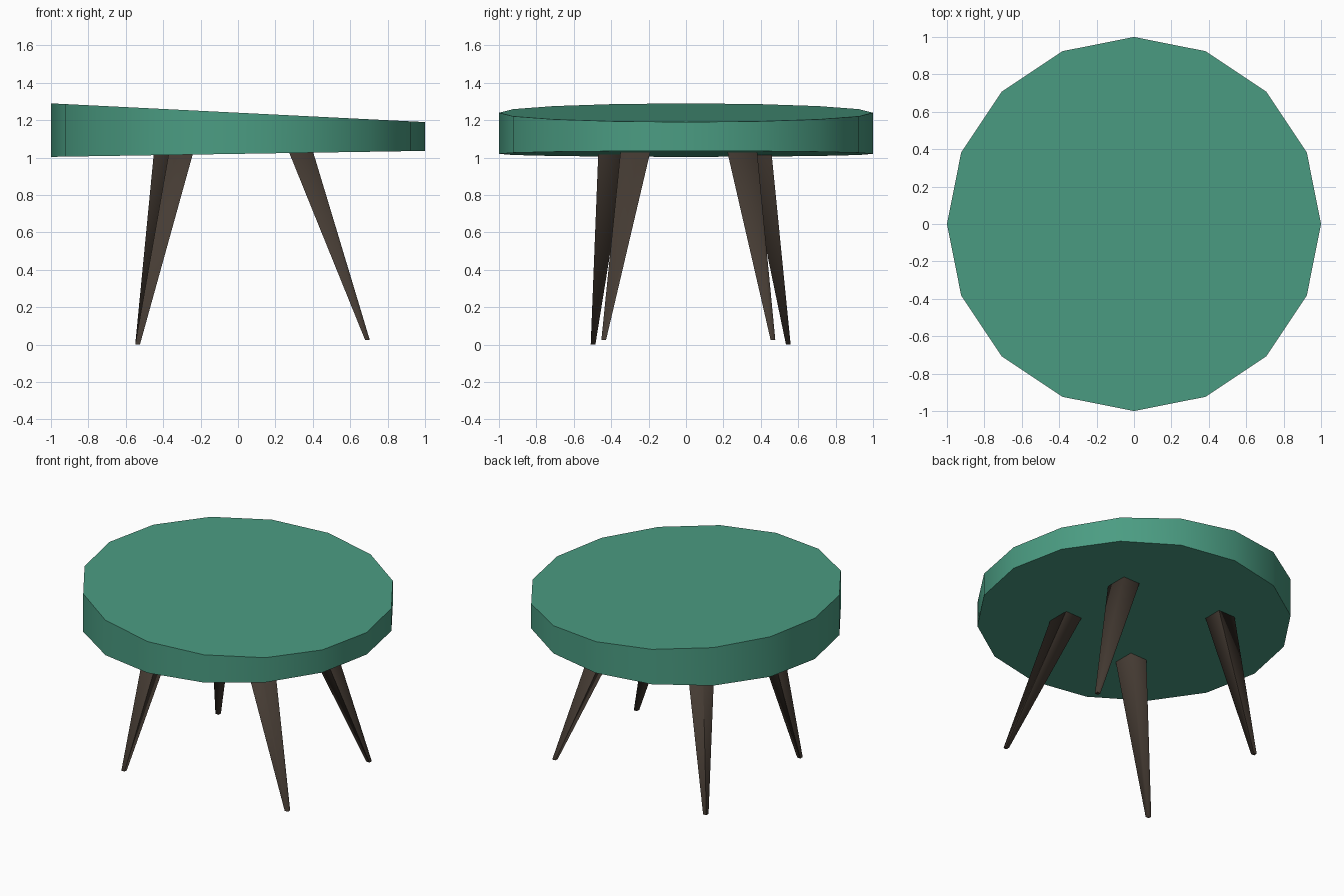
import bpy, math
from math import radians, cos, sin, pi

if "Cube" in bpy.data.objects:
    bpy.data.objects.remove(bpy.data.objects["Cube"])


def material(name, rgb):
    m = bpy.data.materials.new(name)
    m.diffuse_color = (*rgb, 1)
    m.use_nodes = True
    m.node_tree.nodes["Principled BSDF"].inputs["Base Color"].default_value = m.diffuse_color
    return m


green = material("green_cushion", (0.07, 0.335, 0.225))
brown = material("dark_wood", (0.061, 0.045, 0.034))


def loft(name, lower, upper, mat, angle):
    """Closed solid between two rings with the same number of points."""
    n = len(lower)
    faces = [tuple(reversed(range(n))), tuple(range(n, 2 * n))]
    faces += [(i, (i + 1) % n, n + (i + 1) % n, n + i) for i in range(n)]
    mesh = bpy.data.meshes.new(name)
    mesh.from_pydata(lower + upper, [], faces)
    mesh.materials.append(mat)
    obj = bpy.data.objects.new(name, mesh)
    bpy.context.collection.objects.link(obj)
    bpy.ops.object.select_all(action='DESELECT')
    obj.select_set(True)
    bpy.context.view_layer.objects.active = obj
    bpy.ops.object.shade_smooth_by_angle(angle=radians(angle))
    return obj


def underside(x):
    return 1.02 + 0.016 * x


def rect(cx, cy, z, w, d):
    return [(cx + sx * w / 2, cy + sy * d / 2, z)
            for sx, sy in ((-1, -1), (1, -1), (1, 1), (-1, 1))]


# Seat: sixteen-sided wedge, thicker at the left
ring = [(cos(i * pi / 8), sin(i * pi / 8)) for i in range(16)]
loft("seat",
     [(x, y, underside(x)) for x, y in ring],
     [(x, y, 1.24 - 0.05 * x) for x, y in ring], green, 30)

# Legs: splayed tapering square posts (top centre, top size, foot centre, foot z)
legs = {
    "front_left_leg": ((-0.305, -0.394), (0.13, 0.15), (-0.537, -0.497), 0.0),
    "back_left_leg": ((-0.385, 0.390), (0.13, 0.135), (-0.537, 0.547), 0.0),
    "front_right_leg": ((0.335, -0.27), (0.13, 0.16), (0.692, -0.44), 0.025),
    "back_right_leg": ((0.335, 0.30), (0.13, 0.16), (0.692, 0.465), 0.025),
}
for name, (top, size, foot, z) in legs.items():
    loft(name, rect(*foot, z, 0.025, 0.025),
         rect(*top, underside(top[0]) + 0.01, *size), brown, 89)
